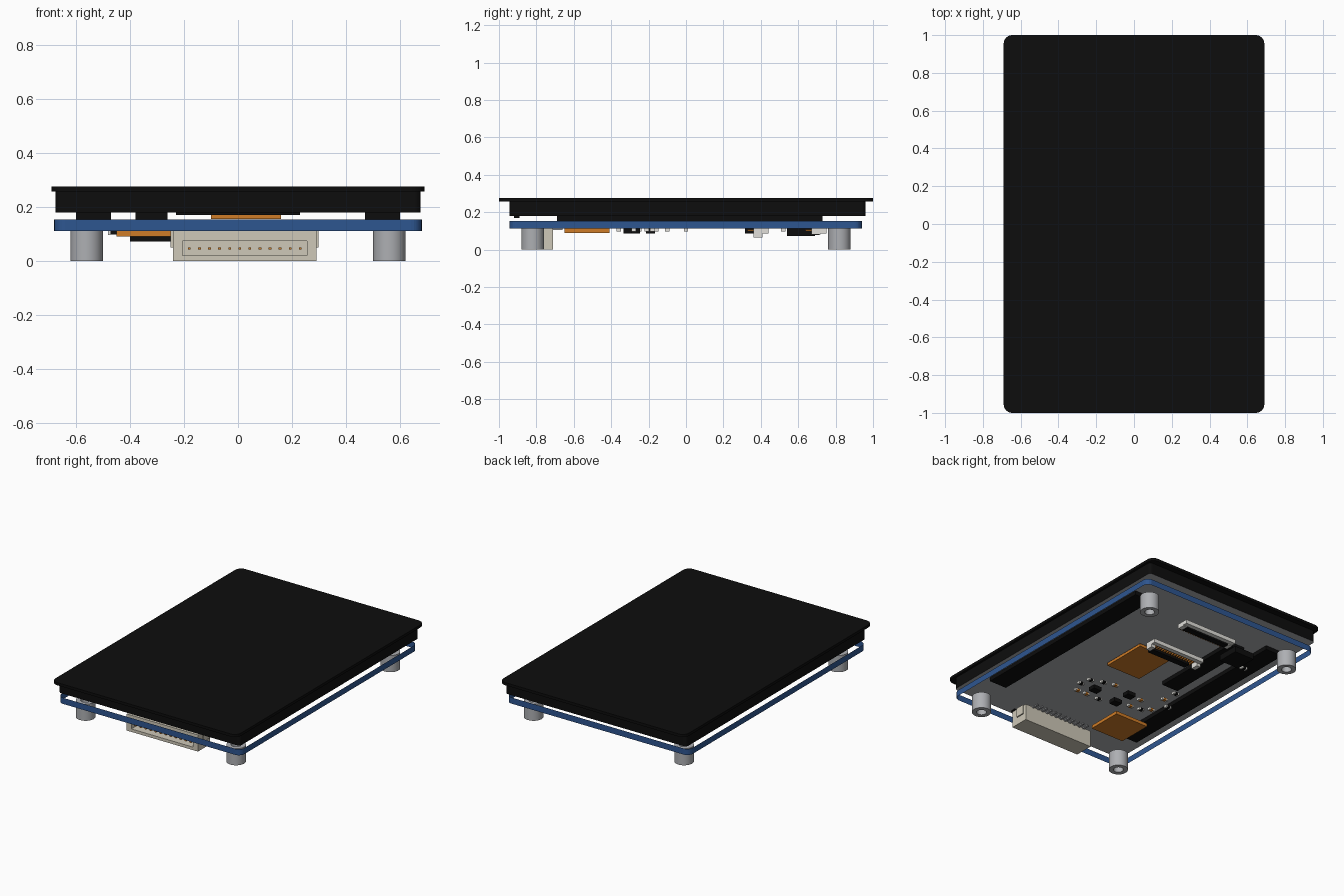
import bpy
import bmesh
import math
from mathutils import Matrix, Vector

cube = bpy.data.objects.get("Cube")
if cube:
    bpy.data.objects.remove(cube, do_unlink=True)


def material(name, rgb):
    m = bpy.data.materials.new(name)
    m.use_nodes = True
    m.diffuse_color = (*rgb, 1)
    for n in m.node_tree.nodes:
        if n.type == "BSDF_PRINCIPLED":
            n.inputs["Base Color"].default_value = (*rgb, 1)
            n.inputs["Roughness"].default_value = 0.6
    return m


BLACK = material("black", (0.004, 0.004, 0.004))
BLUE = material("board blue", (0.027, 0.092, 0.28))
SILVER = material("silver", (0.42, 0.43, 0.45))
BEIGE = material("beige plastic", (0.62, 0.58, 0.48))
ORANGE = material("orange film", (0.62, 0.2, 0.02))
WHITE = material("white plastic", (0.75, 0.74, 0.7))


def finish(name, bm, mats):
    bmesh.ops.recalc_face_normals(bm, faces=bm.faces[:])
    me = bpy.data.meshes.new(name)
    bm.to_mesh(me)
    bm.free()
    for m in mats:
        me.materials.append(m)
    ob = bpy.data.objects.new(name, me)
    bpy.context.collection.objects.link(ob)
    return ob


def add_box(bm, x0, x1, y0, y1, z0, z1, index=0):
    centre = Vector((x0 + x1, y0 + y1, z0 + z1)) / 2
    mat = Matrix.Translation(centre) @ Matrix.Diagonal((x1 - x0, y1 - y0, z1 - z0, 1))
    verts = bmesh.ops.create_cube(bm, size=1, matrix=mat)["verts"]
    for f in {f for v in verts for f in v.link_faces}:
        f.material_index = index


def boxes(name, mats, *items):
    bm = bmesh.new()
    for item in items:
        add_box(bm, *item)
    return finish(name, bm, mats)


def rounded_outline(x0, x1, y0, y1, r, steps=6):
    corners = ((x1 - r, y1 - r), (x0 + r, y1 - r), (x0 + r, y0 + r), (x1 - r, y0 + r))
    return [(cx + r * math.cos(a), cy + r * math.sin(a))
            for q, (cx, cy) in enumerate(corners)
            for a in [math.pi / 2 * (q + i / steps) for i in range(steps + 1)]]


def rounded_slab(name, mats, outline, z0, z1, caps=True):
    bm = bmesh.new()
    low = [bm.verts.new((x, y, z0)) for x, y in outline]
    high = [bm.verts.new((x, y, z1)) for x, y in outline]
    n = len(low)
    for i in range(n):
        j = (i + 1) % n
        bm.faces.new((low[i], low[j], high[j], high[i]))
    if caps:
        bm.faces.new(low[::-1])
        bm.faces.new(high)
    return finish(name, bm, mats)


# Display: cover glass, body with a metal back, and the board's edge band
rounded_slab("cover_glass", [BLACK], rounded_outline(-0.69, 0.69, -1, 1, 0.045), 0.257, 0.275)
body = rounded_slab("display_body", [BLACK, SILVER],
                    rounded_outline(-0.675, 0.675, -0.945, 0.96, 0.02), 0.18, 0.257)
for face in body.data.polygons:
    if face.normal.z < -0.5:
        face.material_index = 1
rounded_slab("board_edge", [BLUE], rounded_outline(-0.68, 0.68, -0.945, 0.94, 0.04),
             0.112, 0.153, caps=False)

# Foam strips between display and board
for side, label in ((1, "left"), (-1, "right")):
    a, b = sorted((side * 0.47, side * 0.6))
    boxes("foam_strip_" + label, [BLACK], (a, b, -0.69, 0.73, 0.153, 0.18))
boxes("foam_strip_short", [BLACK], (-0.38, -0.26, -0.03, 0.62, 0.153, 0.18))
boxes("front_lip", [BLACK], (-0.23, 0.23, -0.92, -0.89, 0.17, 0.18))


# Hollow standoffs at the corners
def standoff(name, x, y, outer=0.06, inner=0.031, height=0.112, n=32):
    bm = bmesh.new()
    rings = []
    for r, z in ((outer, 0), (outer, height), (inner, height), (inner, 0)):
        rings.append([bm.verts.new((x + r * math.cos(math.tau * i / n),
                                    y + r * math.sin(math.tau * i / n), z)) for i in range(n)])
    for k in range(4):
        a, b = rings[k], rings[(k + 1) % 4]
        for i in range(n):
            j = (i + 1) % n
            bm.faces.new((a[i], a[j], b[j], b[i]))
    ob = finish(name, bm, [SILVER])
    bpy.ops.object.select_all(action="DESELECT")
    bpy.context.view_layer.objects.active = ob
    ob.select_set(True)
    bpy.ops.object.shade_smooth_by_angle(angle=math.radians(40))


for sx, lx in ((1, "left"), (-1, "right")):
    for sy, ly in ((1, "back"), (-1, "front")):
        standoff(f"standoff_{ly}_{lx}", sx * 0.56, sy * 0.82)

# Front socket: shell with a recessed opening, pins inside and solder legs behind
boxes("socket_shell", [BEIGE],
      (-0.24, 0.29, -0.77, -0.71, 0, 0.112),
      (-0.24, -0.205, -0.84, -0.77, 0, 0.112), (0.255, 0.29, -0.84, -0.77, 0, 0.112),
      (-0.205, 0.255, -0.84, -0.77, 0, 0.02), (-0.205, 0.255, -0.84, -0.77, 0.075, 0.112),
      (-0.25, -0.24, -0.79, -0.73, 0.05, 0.112), (0.29, 0.298, -0.79, -0.73, 0.05, 0.112))
pin_x = [-0.18 + 0.0373 * i for i in range(12)]
boxes("socket_pins", [ORANGE],
      *[(x - 0.005, x + 0.005, -0.835, -0.77, 0.042, 0.05) for x in pin_x])
boxes("socket_legs", [SILVER],
      *[(x - 0.007, x + 0.007, -0.71, -0.66, 0.105, 0.113) for x in pin_x])


# Flat cable connectors: white housing, black latch, row of contacts
def cable_connector(name, y, z_low):
    contacts = [(-0.17 + 0.02 * i, -0.16 + 0.02 * i, y - 0.06, y, 0.1, 0.108, 2)
                for i in range(17)]
    boxes(name, [WHITE, BLACK, ORANGE],
          (-0.2, 0.2, y + 0.02, y + 0.05, 0.085, 0.112, 0),
          (-0.2, -0.17, y - 0.03, y + 0.02, z_low, 0.112, 0),
          (0.17, 0.2, y - 0.03, y + 0.02, z_low, 0.112, 0),
          *contacts)


cable_connector("middle_connector", 0.39, 0.065)
boxes("middle_latch", [BLACK], (-0.15, 0.15, 0.315, 0.36, 0.085, 0.113))
cable_connector("back_connector", 0.7, 0.08)
boxes("back_latch", [BLACK], (-0.17, 0.17, 0.675, 0.715, 0.078, 0.113))

# Orange flexible films
boxes("centre_film", [ORANGE], (-0.1, 0.16, -0.07, 0.25, 0.155, 0.174))
boxes("front_film", [ORANGE], (-0.45, -0.2, -0.65, -0.41, 0.09, 0.112))

# Large and small chips under the board
boxes("memory_chip", [BLACK], (-0.4, -0.25, 0.54, 0.69, 0.072, 0.113))
boxes("small_chips", [BLACK],
      *[(x - 0.03, x + 0.03, y - 0.025, y + 0.025, 0.086, 0.112)
        for x, y in ((0.09, -0.27), (-0.11, -0.31), (-0.12, -0.19))])

# Tiny two-ended components
spots = ((0.2, -0.28), (0.16, -0.36), (0.18, -0.21), (0.09, -0.36), (0.1, -0.18),
         (0.02, -0.16), (-0.01, -0.36), (-0.22, -0.2), (-0.3, -0.29), (-0.35, -0.25),
         (-0.41, -0.16), (-0.33, -0.1), (-0.34, 0), (-0.22, -0.3), (-0.46, 0.52))
parts = []
for i, (x, y) in enumerate(spots):
    parts.append((x - 0.011, x + 0.011, y - 0.011, y + 0.011, 0.098, 0.112, 1 + i % 2))
    for s in (-1, 1):
        c = x + s * 0.016
        parts.append((c - 0.005, c + 0.005, y - 0.012, y + 0.012, 0.097, 0.113, 0))
boxes("tiny_components", [WHITE, BLACK, ORANGE], *parts)
